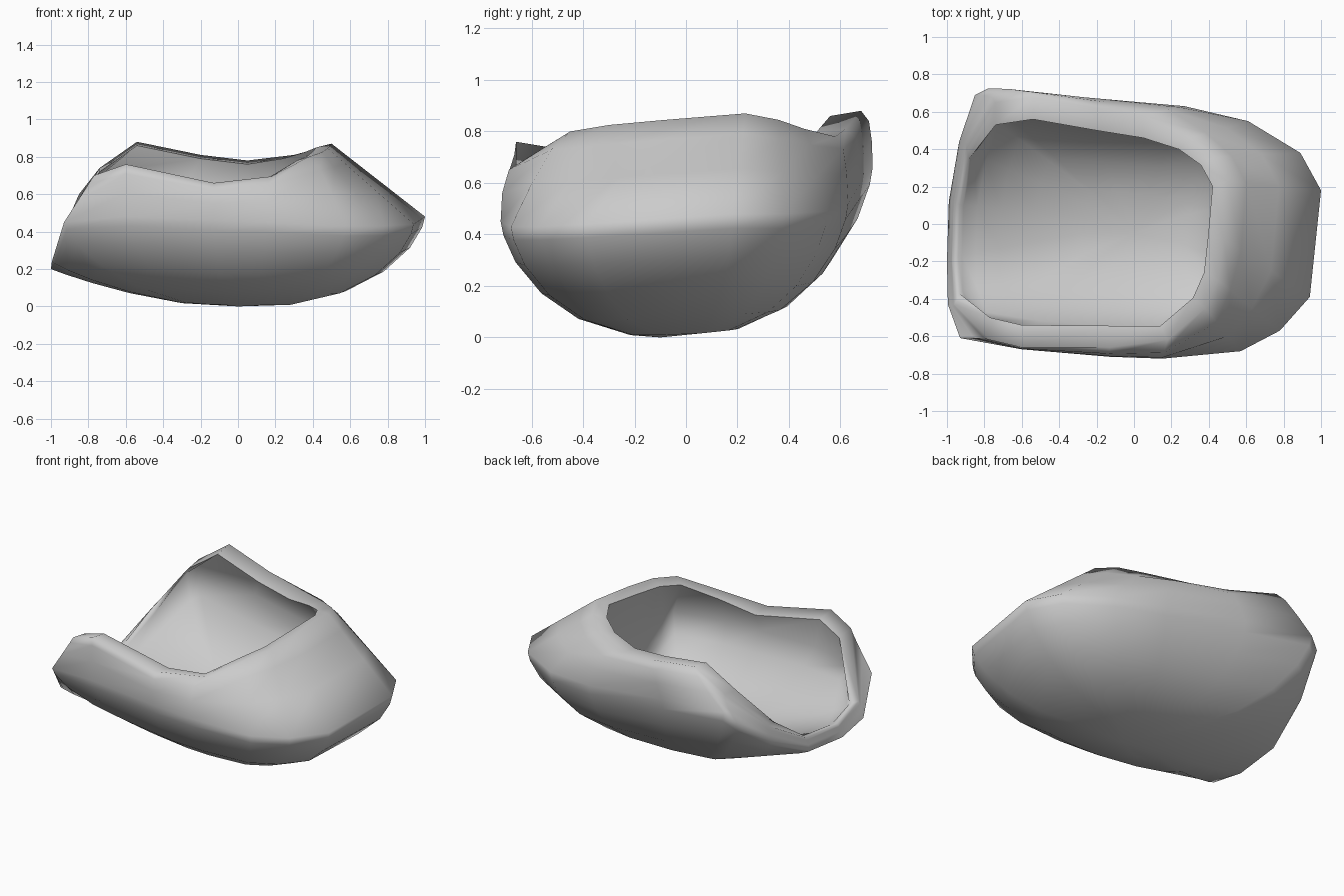
import bpy, bmesh
from mathutils import Vector

if "Cube" in bpy.data.objects:
    bpy.data.objects.remove(bpy.data.objects["Cube"])

# widest outline of the shell, counter-clockwise from the open end
WIDE = [(-1, -.2, .2), (-.995, -.43, .24), (-.93, -.61, .45), (-.6, -.67, .48),
        (-.13, -.71, .46), (.15, -.72, .45), (.57, -.68, .43), (.78, -.57, .43),
        (.94, -.39, .44), (1, .18, .48), (.89, .38, .48), (.61, .55, .49),
        (.27, .63, .52), (-.3, .68, .6), (-.78, .725, .66), (-.85, .69, .6),
        (-.935, .44, .4), (-.99, .12, .23)]
# crest of the rim, same order
RIM = [(-.97, -.2, .28), (-.96, -.43, .34), (-.77, -.62, .7), (-.6, -.66, .76),
       (-.13, -.66, .66), (.18, -.62, .695), (.38, -.45, .8), (.45, -.3, .825),
       (.48, -.08, .845), (.5, .23, .87), (.43, .36, .845), (.3, .46, .81),
       (.05, .58, .78), (-.2, .62, .81), (-.54, .68, .88), (-.74, .65, .74),
       (-.9, .43, .49), (-.96, .12, .31)]
wide = [Vector(p) for p in WIDE]
rim = [Vector(p) for p in RIM]
n = len(wide)


def keel(x):
    return .19 * max(0, (-x - .1) / .9) ** 1.6


def belly(s, f):
    """Outline shrunk towards the middle, f = share of its height."""
    return [(p.x * s, p.y * s, keel(p.x * s) + f * (p.z - keel(p.x))
             + .15 * max(0, p.y * s) * (1 - s)) for p in wide]


def shoulder(t_wall, t_toe, tz):
    """Ring between the outline and the rim."""
    out = []
    for w, r in zip(wide, rim):
        k = min(1, max(0, (w.x - .2) / .5))
        t = t_wall + (t_toe - t_wall) * k
        h = tz + (t_toe - tz) * k
        tx = h if w.x < 0 else t
        out.append((w.x + (r.x - w.x) * tx, w.y + (r.y - w.y) * t, w.z + (r.z - w.z) * h))
    return out


def lip():
    """Inner edge of the rim, thinner across the open end."""
    out = []
    for p in rim:
        b = min(1, max(0, (p.z - .3) / .4))
        low = Vector((.03, -.12 * p.y, 0))
        if p.x < .1:
            wall = Vector((0, -.12 if p.y > 0 else .12, -.02))
        else:
            wall = Vector((-.15 - p.x, -p.y, 0)).normalized() * .085
            wall.z = -.02
        out.append(p + low.lerp(wall, b))
    return out


def hollow(s, f, up):
    """Inside face, parallel to the belly, stopping short of the toe."""
    return [(min(x * (.92 if x < 0 else .86), .4 + .1 * s), y * .84, z + up)
            for x, y, z in belly(s, f)]


# outside from the bottom up, over the lip and down into the hollow
rings = [belly(.3, .02), belly(.58, .16), belly(.78, .38), belly(.92, .65),
         belly(.985, .88), WIDE, shoulder(.06, .45, .45), shoulder(.32, .8, .82),
         RIM, lip(), hollow(1, .98, .07), hollow(.92, .65, .09),
         hollow(.78, .38, .1), hollow(.58, .16, .11), hollow(.3, .02, .12)]

bm = bmesh.new()
loops = [[bm.verts.new(p) for p in r] for r in rings]
for a, b in zip(loops, loops[1:]):
    for i in range(n):
        j = (i + 1) % n
        bm.faces.new((a[i], a[j], b[j], b[i]))
for loop, c in ((loops[0], (0, -.1, 0)), (loops[-1], (0, -.05, .12))):
    c = bm.verts.new(c)
    for i in range(n):
        bm.faces.new((c, loop[i], loop[(i + 1) % n]))
bmesh.ops.recalc_face_normals(bm, faces=bm.faces)

mesh = bpy.data.meshes.new("open_shell")
bm.to_mesh(mesh)
bm.free()
shell = bpy.data.objects.new("open_shell", mesh)
bpy.context.collection.objects.link(shell)
bpy.context.view_layer.objects.active = shell
shell.select_set(True)
bpy.ops.object.shade_smooth_by_angle(angle=1.4)
